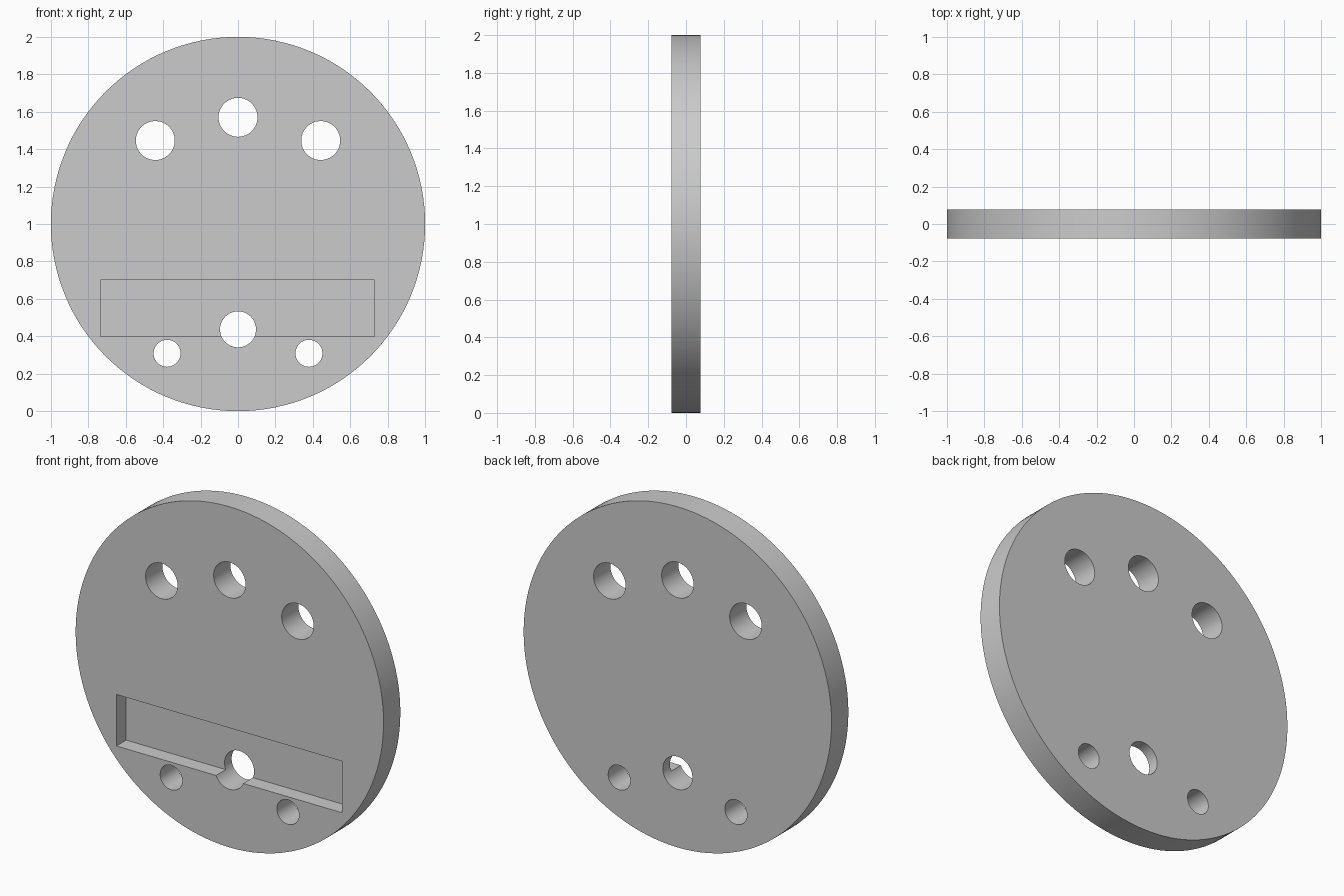
import bpy
import math

if "Cube" in bpy.data.objects:
    bpy.data.objects.remove(bpy.data.objects["Cube"], do_unlink=True)

THICK = 0.156
POCKET_DEPTH = 0.09

grey = bpy.data.materials.new("plain grey")
grey.use_nodes = True
colour = (0.6, 0.6, 0.6, 1)
grey.diffuse_color = colour
grey.node_tree.nodes["Principled BSDF"].inputs["Base Color"].default_value = colour


def cylinder(name, x, z, radius, depth, sides):
    """Cylinder with its axis along y."""
    bpy.ops.mesh.primitive_cylinder_add(vertices=sides, radius=radius, depth=depth,
                                        location=(x, 0, z), rotation=(math.pi / 2, 0, 0))
    obj = bpy.context.object
    obj.name = name
    bpy.ops.object.transform_apply(location=False, rotation=True, scale=True)
    return obj


def cut(target, cutter):
    """Subtract the cutter from the target and discard it."""
    cutter.hide_render = True
    mod = target.modifiers.new("cut", "BOOLEAN")
    mod.operation = "DIFFERENCE"
    mod.solver = "EXACT"
    mod.object = cutter
    bpy.context.view_layer.objects.active = target
    bpy.ops.object.modifier_apply(modifier=mod.name)
    bpy.data.objects.remove(cutter, do_unlink=True)


# Round plate
plate = cylinder("round_plate", 0, 1, 1, THICK, 128)
plate.data.materials.append(grey)

# Shallow rectangular pocket in the front face
height = THICK
y = -THICK / 2 + POCKET_DEPTH - height / 2
bpy.ops.mesh.primitive_cube_add(size=1, location=(-0.002, y, 0.55))
pocket = bpy.context.object
pocket.name = "pocket_cutter"
pocket.scale = (1.465, height, 0.302)
bpy.ops.object.transform_apply(location=False, rotation=False, scale=True)
cut(plate, pocket)

# Through holes: upper arc of three, lower centre, two small ones
holes = [(0, 1.57, 0.104), (0, 0.437, 0.096)]
for side in (-1, 1):
    holes += [(side * 0.442, 1.446, 0.104), (side * 0.379, 0.309, 0.072)]
for x, z, radius in holes:
    cut(plate, cylinder("hole_cutter", x, z, radius, THICK * 3, 64))

# Smooth rims, sharp edges
bpy.ops.object.select_all(action="DESELECT")
plate.select_set(True)
bpy.context.view_layer.objects.active = plate
bpy.ops.object.shade_smooth_by_angle(angle=math.radians(30))
